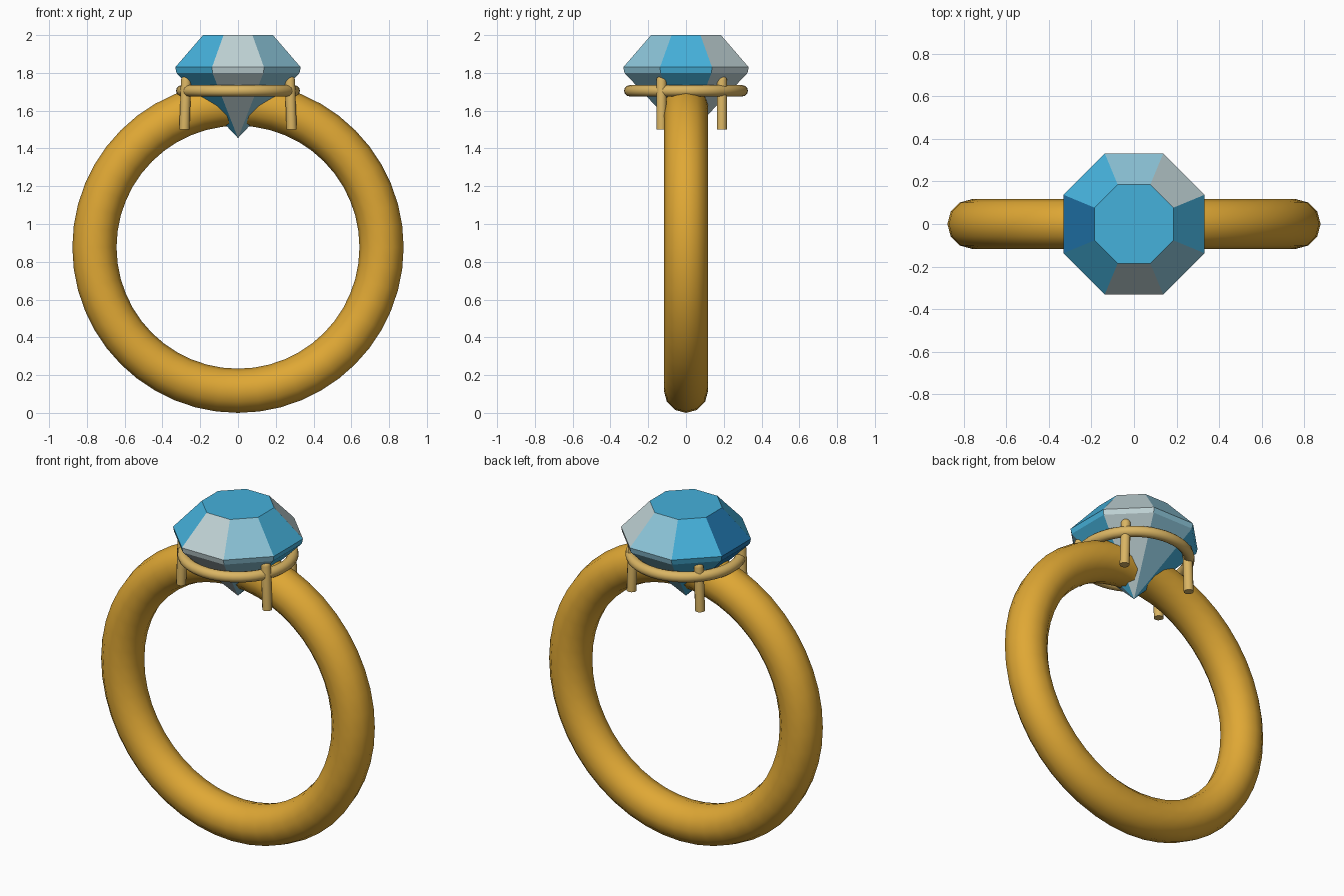
import bpy, bmesh, math
from mathutils import Vector

cube = bpy.data.objects.get("Cube")
if cube:
    bpy.data.objects.remove(cube, do_unlink=True)


def material(name, rgb):
    m = bpy.data.materials.new(name)
    m.use_nodes = True
    color = (*rgb, 1)
    m.diffuse_color = color
    m.node_tree.nodes["Principled BSDF"].inputs["Base Color"].default_value = color
    return m


gold = material("deep_gold", (0.74, 0.39, 0.035))
pale_gold = material("pale_gold", (0.70, 0.46, 0.125))
sky = material("sky_blue", (0.06, 0.44, 0.71))
grey = material("silver_grey", (0.52, 0.64, 0.66))
pale = material("pale_blue", (0.26, 0.55, 0.68))
deep = material("deep_blue", (0.015, 0.18, 0.42))


def torus(name, mat, major, minor, z, sides, tilt=0):
    bpy.ops.mesh.primitive_torus_add(
        major_radius=major, minor_radius=minor, major_segments=48,
        minor_segments=sides, location=(0, 0, z), rotation=(tilt, 0, 0))
    ob = bpy.context.object
    ob.name = name
    ob.data.materials.append(mat)
    bpy.ops.object.shade_smooth()


def prong(name, bottom, top, radius=0.027):
    """Leaning rod with a flat foot and a domed tip."""
    bottom, top = Vector(bottom), Vector(top)
    axis = top - bottom
    sides, rows = 12, 4
    bm = bmesh.new()
    profile = [(radius, 0)]
    for i in range(rows):
        a = i / rows * math.pi / 2
        profile.append((radius * math.cos(a), axis.length - radius + radius * math.sin(a)))
    rings = [[bm.verts.new((r * math.cos(k * math.tau / sides),
                            r * math.sin(k * math.tau / sides), h))
              for k in range(sides)] for r, h in profile]
    tip = bm.verts.new((0, 0, axis.length))
    bm.faces.new(rings[0][::-1])
    for k in range(sides):
        n = (k + 1) % sides
        for lo, hi in zip(rings, rings[1:]):
            bm.faces.new((lo[k], lo[n], hi[n], hi[k]))
        bm.faces.new((rings[-1][k], rings[-1][n], tip))
    mesh = bpy.data.meshes.new(name)
    bm.to_mesh(mesh)
    bm.free()
    mesh.materials.append(pale_gold)
    ob = bpy.data.objects.new(name, mesh)
    ob.location = bottom
    ob.rotation_euler = axis.to_track_quat('Z', 'Y').to_euler()
    bpy.context.collection.objects.link(ob)
    bpy.ops.object.select_all(action='DESELECT')
    ob.select_set(True)
    bpy.context.view_layer.objects.active = ob
    bpy.ops.object.shade_smooth_by_angle(angle=math.radians(40))


# Finger band and the thin setting hoop
torus("band", gold, 0.76, 0.117, 0.877, 12, math.pi / 2)
torus("setting_hoop", pale_gold, 0.298, 0.03, 1.705, 12)

# Four prongs, mirrored left and right
for side, s in (("left", 1), ("right", -1)):
    prong("front_prong_" + side, (s * 0.284, -0.13, 1.5), (s * 0.274, -0.13, 1.787))
    prong("back_prong_" + side, (s * 0.226, 0.19, 1.5), (s * 0.216, 0.19, 1.787))

# Eight-sided gem: table, crown, girdle and pavilion down to a point
bm = bmesh.new()
levels = [(0.185, 2.0), (0.332, 1.83), (0.326, 1.80)]
rings = []
for flat, z in levels:
    r = flat / math.cos(math.pi / 8)
    rings.append([bm.verts.new((r * math.cos((k - 0.5) * math.pi / 4),
                                r * math.sin((k - 0.5) * math.pi / 4), z))
                  for k in range(8)])
tip = bm.verts.new((0, 0, 1.455))
bm.faces.new(rings[0])
# Facet colours going round from the left side
facet_colors = [0, 1, 2, 0, 3, 0, 1, 2]
for k, color in enumerate(facet_colors):
    n = (k + 1) % 8
    for hi, lo in zip(rings, rings[1:]):
        bm.faces.new((lo[k], lo[n], hi[n], hi[k])).material_index = color
    bm.faces.new((tip, rings[-1][n], rings[-1][k])).material_index = color
bmesh.ops.recalc_face_normals(bm, faces=bm.faces[:])
mesh = bpy.data.meshes.new("gem")
bm.to_mesh(mesh)
bm.free()
for m in (sky, grey, pale, deep):
    mesh.materials.append(m)
bpy.context.collection.objects.link(bpy.data.objects.new("gem", mesh))
